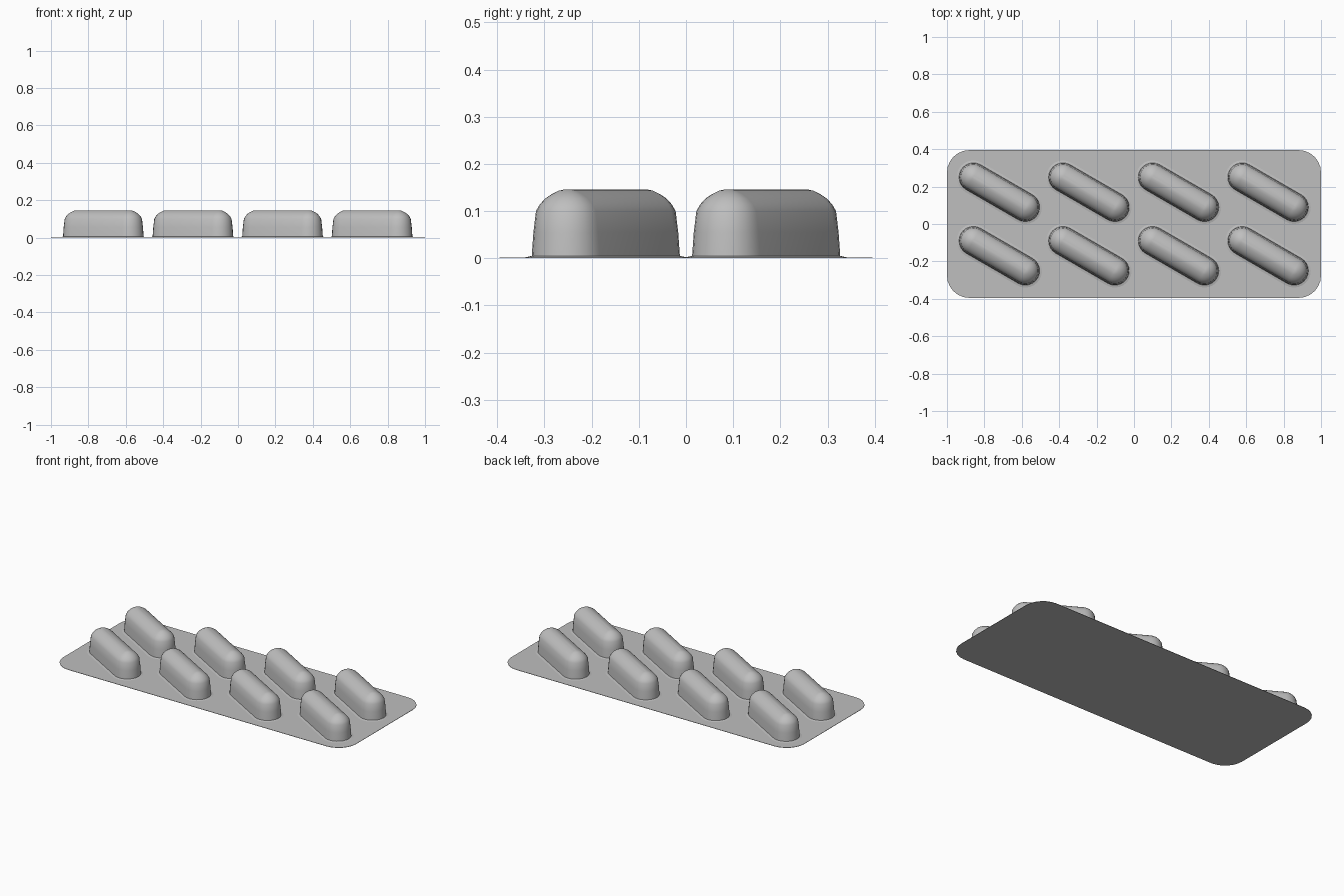
import bpy, bmesh, math

if "Cube" in bpy.data.objects:
    bpy.data.objects.remove(bpy.data.objects["Cube"])

# Single flat colour
grey = bpy.data.materials.new("light_grey")
grey.diffuse_color = (0.52, 0.52, 0.52, 1.0)
grey.use_nodes = True
grey.node_tree.nodes["Principled BSDF"].inputs["Base Color"].default_value = grey.diffuse_color


def make_object(name, bm, angle):
    bmesh.ops.recalc_face_normals(bm, faces=bm.faces)
    mesh = bpy.data.meshes.new(name)
    bm.to_mesh(mesh)
    bm.free()
    mesh.materials.append(grey)
    ob = bpy.data.objects.new(name, mesh)
    bpy.context.collection.objects.link(ob)
    bpy.ops.object.select_all(action='DESELECT')
    ob.select_set(True)
    bpy.context.view_layer.objects.active = ob
    bpy.ops.object.shade_smooth_by_angle(angle=math.radians(angle))
    return ob


def rounded_loop(bm, hx, hy, r, z, seg):
    """Ring of vertices: arcs of radius r around the corners (+-hx, +-hy)."""
    corners = [(hx, hy), (-hx, hy), (-hx, -hy), (hx, -hy)]
    verts = []
    for i, (cx, cy) in enumerate(corners):
        # with hy = 0 neighbouring arcs share an end point at the tips
        first = 1 if hy == 0 and i in (0, 2) else 0
        for k in range(first, seg + 1):
            a = math.pi / 2 * (i + k / seg)
            verts.append(bm.verts.new((cx + r * math.cos(a), cy + r * math.sin(a), z)))
    return verts


def bridge(bm, a, b):
    n = len(a)
    for i in range(n):
        j = (i + 1) % n
        bm.faces.new((a[i], a[j], b[j], b[i]))


# Backing sheet with rounded corners
TOP = 0.002
bm = bmesh.new()
low = rounded_loop(bm, 0.88, 0.275, 0.12, 0.0, 6)
high = rounded_loop(bm, 0.88, 0.275, 0.12, TOP, 6)
bm.faces.new(low)
bm.faces.new(high)
bridge(bm, low, high)
make_object("backing_sheet", bm, 30)

# Blister pocket: (radius, height) profile swept round a capsule outline
profile = [(0.090, TOP), (0.077, 0.005), (0.0735, 0.055), (0.068, 0.100),
           (0.060, 0.114), (0.048, 0.127), (0.035, 0.1355), (0.020, 0.143), (0.007, 0.146)]
bm = bmesh.new()
rings = [rounded_loop(bm, 0.16, 0.0, r, z, 6) for r, z in profile]
for a, b in zip(rings, rings[1:]):
    bridge(bm, a, b)
bm.faces.new(rings[-1])
pocket = make_object("pill_pocket", bm, 40)

# Two rows of four slanted pockets
pocket.rotation_euler.z = math.radians(-30)
for row in (-1, 1):
    for col in range(4):
        if row == -1 and col == 0:
            ob = pocket
        else:
            ob = pocket.copy()
            bpy.context.collection.objects.link(ob)
        ob.name = f"pill_pocket_{'front' if row < 0 else 'back'}_{col + 1}"
        ob.location = (-0.72 + 0.479 * col, 0.17 * row, 0.0)
